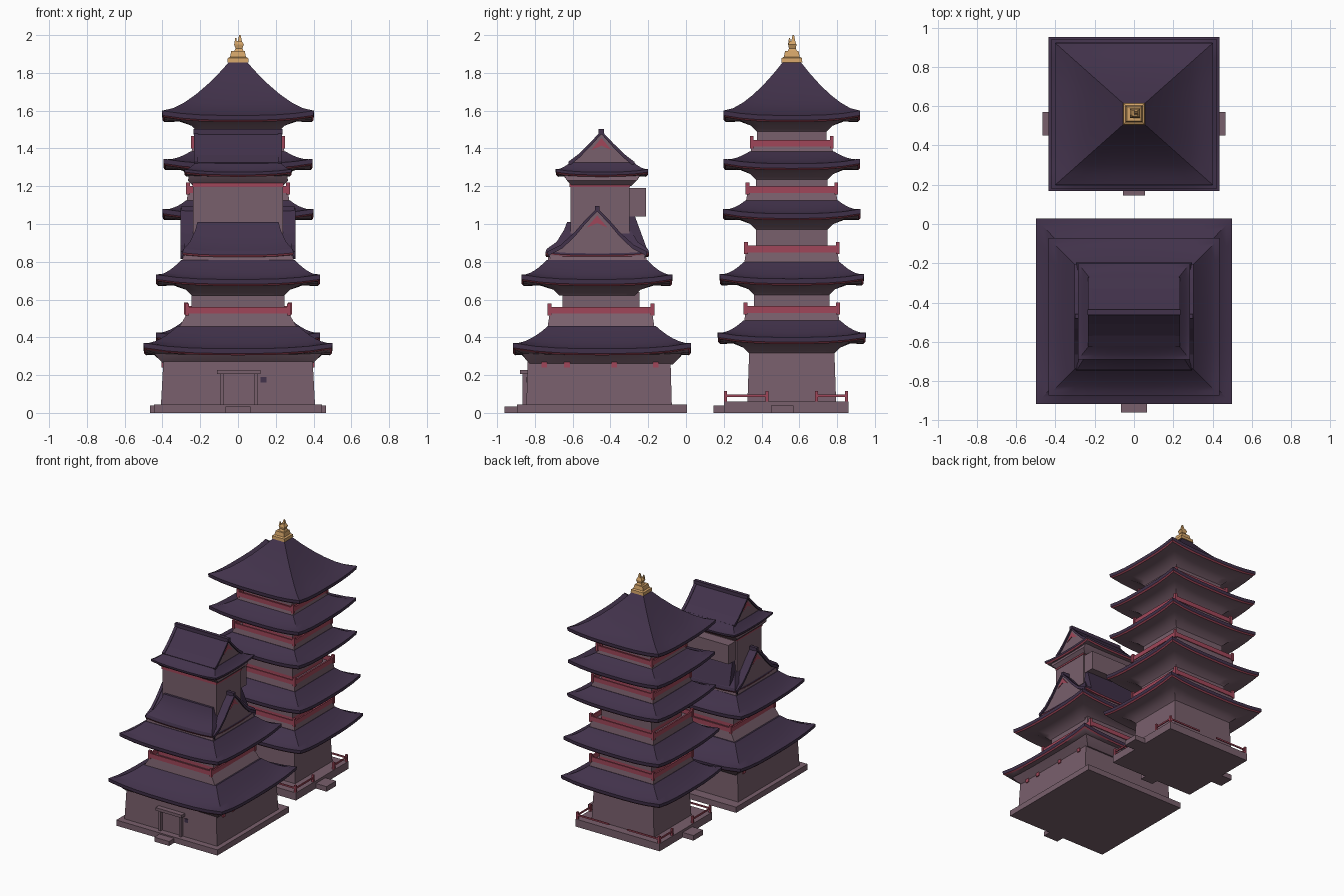
import bpy, bmesh, math
from mathutils import Vector

if "Cube" in bpy.data.objects:
    bpy.data.objects.remove(bpy.data.objects["Cube"])


def material(name, rgb):
    m = bpy.data.materials.new(name)
    m.diffuse_color = (*rgb, 1)
    m.use_nodes = True
    m.node_tree.nodes["Principled BSDF"].inputs["Base Color"].default_value = m.diffuse_color
    return m


MATS = [material("dusty_mauve_wall", (0.190, 0.115, 0.150)),
        material("dark_purple_tile", (0.054, 0.032, 0.070)),
        material("crimson_trim", (0.350, 0.062, 0.100)),
        material("pale_gold", (0.650, 0.370, 0.140))]
WALL, TILE, RED, GOLD = range(4)


def finish(name, bm, smooth=False):
    bmesh.ops.recalc_face_normals(bm, faces=bm.faces)
    mesh = bpy.data.meshes.new(name)
    bm.to_mesh(mesh)
    bm.free()
    ob = bpy.data.objects.new(name, mesh)
    bpy.context.collection.objects.link(ob)
    for m in MATS:
        mesh.materials.append(m)
    if smooth:
        bpy.ops.object.select_all(action='DESELECT')
        ob.select_set(True)
        bpy.context.view_layer.objects.active = ob
        bpy.ops.object.shade_smooth_by_angle(angle=math.radians(30))
    return ob


def loft(name, cy, rings, n=1, smooth=False, cx=0):
    """Stack of rectangles (half_x, half_y, z, corner_lift, material of band above)."""
    bm = bmesh.new()
    corners = [(-1, -1), (1, -1), (1, 1), (-1, 1)]
    loops = []
    for hx, hy, z, lift, _ in rings:
        loop = []
        for k in range(4):
            a, b = Vector(corners[k]), Vector(corners[(k + 1) % 4])
            for s in range(n):
                p = a.lerp(b, s / n)
                t = abs(2 * s / n - 1)
                loop.append(bm.verts.new((cx + p.x * hx, cy + p.y * hy, z + lift * t ** 3)))
        loops.append(loop)
    for lo, hi, ring in zip(loops, loops[1:], rings):
        for i in range(4 * n):
            j = (i + 1) % (4 * n)
            bm.faces.new((lo[i], lo[j], hi[j], hi[i])).material_index = ring[4]
    bm.faces.new(loops[0][::-1]).material_index = rings[0][4]
    bm.faces.new(loops[-1]).material_index = rings[-1][4]
    return finish(name, bm, smooth)


def box(name, x0, x1, y0, y1, z0, z1, mat):
    hx, hy = (x1 - x0) / 2, (y1 - y0) / 2
    return loft(name, (y0 + y1) / 2, [(hx, hy, z0, 0, mat), (hx, hy, z1, 0, mat)], cx=(x0 + x1) / 2)


def roof(name, cy, eave, top, neck, z, z_top, lift=0.025, power=1.4, thick=0.035):
    """Curved hip roof: coved underside, thin red lip, tiled concave slope."""
    (hx, hy), (tx, ty), (nx, ny) = eave, top, neck
    rings = [(nx, ny, z - 0.05, 0, WALL),
             (nx + 0.03, ny + 0.03, z - 0.02, 0, WALL),
             ((nx + hx) / 2, (ny + hy) / 2, z + 0.002, lift * 0.3, WALL),
             (hx - 0.012, hy - 0.012, z, lift, RED),
             (hx - 0.002, hy - 0.002, z + 0.010, lift, TILE)]
    for i in range(7):
        t = i / 6
        rings.append((hx + (tx - hx) * t, hy + (ty - hy) * t,
                      z + thick + (z_top - z - thick) * t ** power, lift * (1 - t) ** 2, TILE))
    return loft(name, cy, rings, 8, True)


def railing(name, cy, hx, hy, z, h=0.035):
    """Red balustrade with two rails, panels and raised corner posts."""
    w = 0.006
    for sx in (-1, 1):
        box(name + "_side", sx * hx - w, sx * hx + w, cy - hy, cy + hy, z, z + h, RED)
        box(name + "_run", -hx, hx, cy + sx * hy - w, cy + sx * hy + w, z, z + h, RED)
        for sy in (-1, 1):
            x, y = sx * hx, cy + sy * hy
            box(name + "_post", x - 0.010, x + 0.010, y - 0.010, y + 0.010, z - 0.01, z + h + 0.02, RED)


def storey(name, cy, base, deck, neck, z0, z_deck, z1):
    """Sloped plinth on a roof, a deck with railing, and the recessed wall."""
    loft(name + "_wall", cy, [(*base, z0, 0, WALL), (*deck, z_deck, 0, WALL),
                              (*neck, z_deck + 0.003, 0, RED), (*neck, z_deck + 0.03, 0, WALL),
                              (*neck, z1, 0, WALL)])
    railing(name + "_railing", cy, deck[0], deck[1], z_deck)


def gable(name, cy, half, x):
    """Prism with its ridge along x; half is the (offset, z) profile from eave to ridge."""
    bm = bmesh.new()
    prof = half + [(-o, z) for o, z in half[-2::-1]]
    ends = [[bm.verts.new((sx * x, cy + o, z)) for o, z in prof] for sx in (-1, 1)]
    for e in ends:
        bm.faces.new(e).material_index = WALL
    for i in range(len(prof)):
        j = (i + 1) % len(prof)
        bm.faces.new((ends[0][i], ends[0][j], ends[1][j], ends[1][i])).material_index = TILE
    finish(name, bm)
    # red crest plates near the peak and tiled rake edges
    zp = half[-1][1]
    for sx in (-1, 1):
        bm = bmesh.new()
        tri = [(-0.055, zp - 0.10), (0, zp - 0.075), (0.055, zp - 0.10), (0, zp - 0.035)]
        f = bm.faces.new([bm.verts.new((sx * x, cy + o, z)) for o, z in tri])
        f.material_index = RED
        ext = bmesh.ops.extrude_face_region(bm, geom=[f])
        for v in ext["geom"]:
            if isinstance(v, bmesh.types.BMVert):
                v.co.x += sx * 0.005
        for g in bm.faces:
            g.material_index = RED
        finish(name + "_crest", bm)
        bm = bmesh.new()
        outer = [(o * 1.02, z + 0.004) for o, z in prof]
        inner = [(o * 0.97, z - 0.014) for o, z in prof]
        for a in range(len(prof) - 1):
            q = [outer[a], outer[a + 1], inner[a + 1], inner[a]]
            lo = [bm.verts.new((sx * (x - 0.01), cy + o, z)) for o, z in q]
            hi = [bm.verts.new((sx * (x + 0.012), cy + o, z)) for o, z in q]
            bm.faces.new(lo)
            bm.faces.new(hi)
            for i in range(4):
                bm.faces.new((lo[i], lo[(i + 1) % 4], hi[(i + 1) % 4], hi[i]))
        for g in bm.faces:
            g.material_index = TILE
        finish(name + "_rake", bm)


# ---------- rear pagoda ----------
P = 0.56
box("pagoda_platform", -0.37, 0.37, 0.20, 0.86, 0, 0.06, WALL)
box("pagoda_front_step", -0.055, 0.055, 0.145, 0.20, 0, 0.04, WALL)
for s in (-1, 1):
    box("pagoda_side_step", *sorted((s * 0.37, s * 0.465)), 0.45, 0.57, 0, 0.04, WALL)
    for y in (0.21, 0.43, 0.69, 0.85):
        box("pagoda_base_post", s * 0.36 - 0.008, s * 0.36 + 0.008, y - 0.008, y + 0.008, 0.06, 0.115, RED)
    for y0, y1 in ((0.21, 0.43), (0.69, 0.85)):
        box("pagoda_base_rail", s * 0.36 - 0.004, s * 0.36 + 0.004, y0, y1, 0.085, 0.097, RED)
    for y in (0.21, 0.85):
        box("pagoda_base_end_rail", *sorted((s * 0.08, s * 0.36)), y - 0.004, y + 0.004, 0.085, 0.097, RED)
loft("pagoda_ground_wall", P, [(0.275, 0.235, 0.05, 0, WALL), (0.26, 0.225, 0.34, 0, WALL)])

# eave half sizes, eave z, slope top z, deck z, deck half sizes, neck half sizes above
tiers = [(0.435, 0.392, 0.365, 0.49, 0.53, (0.275, 0.245), (0.23, 0.20)),
         (0.42, 0.382, 0.675, 0.80, 0.85, (0.275, 0.243), (0.22, 0.19)),
         (0.40, 0.365, 1.02, 1.125, 1.165, (0.265, 0.235), (0.22, 0.19)),
         (0.395, 0.362, 1.285, 1.385, 1.41, (0.24, 0.212), (0.215, 0.185))]
neck = (0.26, 0.225)
for i, (hx, hy, z, zt, zd, deck, nxt) in enumerate(tiers):
    name = f"pagoda_tier_{i + 1}"
    top = (deck[0] + 0.01, deck[1] + 0.01)
    roof(name + "_roof", P, (hx, hy), top, neck, z, zt)
    z_next = tiers[i + 1][2] if i < 3 else 1.54
    storey(name, P, top, deck, nxt, zt - 0.02, zd, z_next - 0.04)
    neck = nxt
roof("pagoda_top_roof", P, (0.402, 0.362), (0.045, 0.045), neck, 1.54, 1.86, power=1.45)

# gold finial
loft("finial_base", P, [(0.056, 0.056, 1.855, 0, GOLD), (0.054, 0.054, 1.878, 0, GOLD),
                        (0.042, 0.042, 1.885, 0, GOLD), (0.036, 0.036, 1.915, 0, GOLD)])
loft("finial_figure", P + 0.003, [(0.026, 0.026, 1.912, 0, GOLD), (0.018, 0.018, 1.93, 0, GOLD),
                                  (0.026, 0.022, 1.95, 0, GOLD), (0.014, 0.014, 1.97, 0, GOLD)], cx=0.005)
loft("finial_tip", P + 0.008, [(0.012, 0.012, 1.96, 0, GOLD), (0.004, 0.004, 2.0, 0, GOLD)], cx=0.01)
loft("finial_horn", P - 0.012, [(0.008, 0.008, 1.95, 0, GOLD), (0.003, 0.003, 1.985, 0, GOLD)], cx=-0.012)

# ---------- front castle ----------
C = -0.45
box("castle_platform", -0.445, 0.445, -0.895, 0.005, 0, 0.045, WALL)
box("castle_front_step", -0.065, 0.065, -0.96, -0.895, 0, 0.035, WALL)
loft("castle_ground_wall", C - 0.01, [(0.408, 0.385, 0.04, 0, WALL), (0.395, 0.378, 0.28, 0, WALL)])
# door frame, canopy and small windows
for x in (-0.085, 0.095):
    box("door_jamb", x - 0.01, x + 0.01, -0.865, -0.83, 0.045, 0.21, WALL)
box("door_lintel", -0.11, 0.12, -0.88, -0.83, 0.205, 0.228, WALL)
box("front_window", 0.12, 0.15, -0.845, -0.838, 0.16, 0.19, TILE)
for s in (-1, 1):
    for y in (-0.75, -0.63, -0.38, -0.16):
        box("side_window", s * 0.400 - 0.004, s * 0.400 + 0.004, y - 0.015, y + 0.015, 0.24, 0.272, RED)

roof("castle_lower_roof", C + 0.005, (0.50, 0.472), (0.32, 0.285), (0.39, 0.375), 0.305, 0.46, 0.03)
storey("castle_second", C, (0.32, 0.285), (0.27, 0.272), (0.245, 0.205), 0.44, 0.525, 0.64)
roof("castle_middle_roof", C - 0.022, (0.435, 0.40), (0.30, 0.265), (0.245, 0.20), 0.672, 0.81)
loft("castle_third_plinth", C - 0.02, [(0.30, 0.265, 0.79, 0, WALL), (0.285, 0.255, 0.85, 0, WALL)])

# steep skirt roof with a gable on each side
G = C - 0.02
loft("castle_skirt_roof", G, [(0.290, 0.270, 0.825, 0.012, RED), (0.295, 0.275, 0.835, 0.012, TILE),
                              (0.288, 0.268, 0.858, 0.010, TILE), (0.255, 0.215, 0.905, 0, TILE),
                              (0.225, 0.175, 0.97, 0, TILE), (0.215, 0.160, 1.01, 0, TILE)], 6, True)
gable("castle_side_gable", G, [(0.255, 0.83), (0.26, 0.85), (0.19, 0.885), (0.12, 0.95),
                               (0.06, 1.02), (0.0, 1.08)], 0.292)
box("castle_gable_ridge", -0.30, 0.30, G - 0.012, G + 0.012, 1.065, 1.095, TILE)

# rear slope of the skirt and the keep
loft("castle_rear_slope", -0.36, [(0.24, 0.16, 0.85, 0, TILE), (0.22, 0.09, 1.04, 0, TILE)])
box("castle_keep_wall", -0.238, 0.238, -0.612, -0.30, 0.95, 1.25, WALL)
box("castle_keep_rear_bay", -0.225, 0.225, -0.31, -0.212, 1.04, 1.19, WALL)
box("castle_keep_trim", -0.242, 0.242, -0.616, -0.296, 1.195, 1.235, RED)

# keep roof: hipped eave topped by a gable
roof("castle_top_eave", C + 0.005, (0.285, 0.245), (0.225, 0.17), (0.235, 0.155), 1.25, 1.325, 0.015, 1.3, 0.025)
gable("castle_top_gable", C + 0.002, [(0.165, 1.30), (0.172, 1.325), (0.12, 1.365), (0.06, 1.425),
                                      (0.0, 1.49)], 0.222)
box("castle_top_ridge", -0.236, 0.236, C - 0.012, C + 0.016, 1.475, 1.502, TILE)
